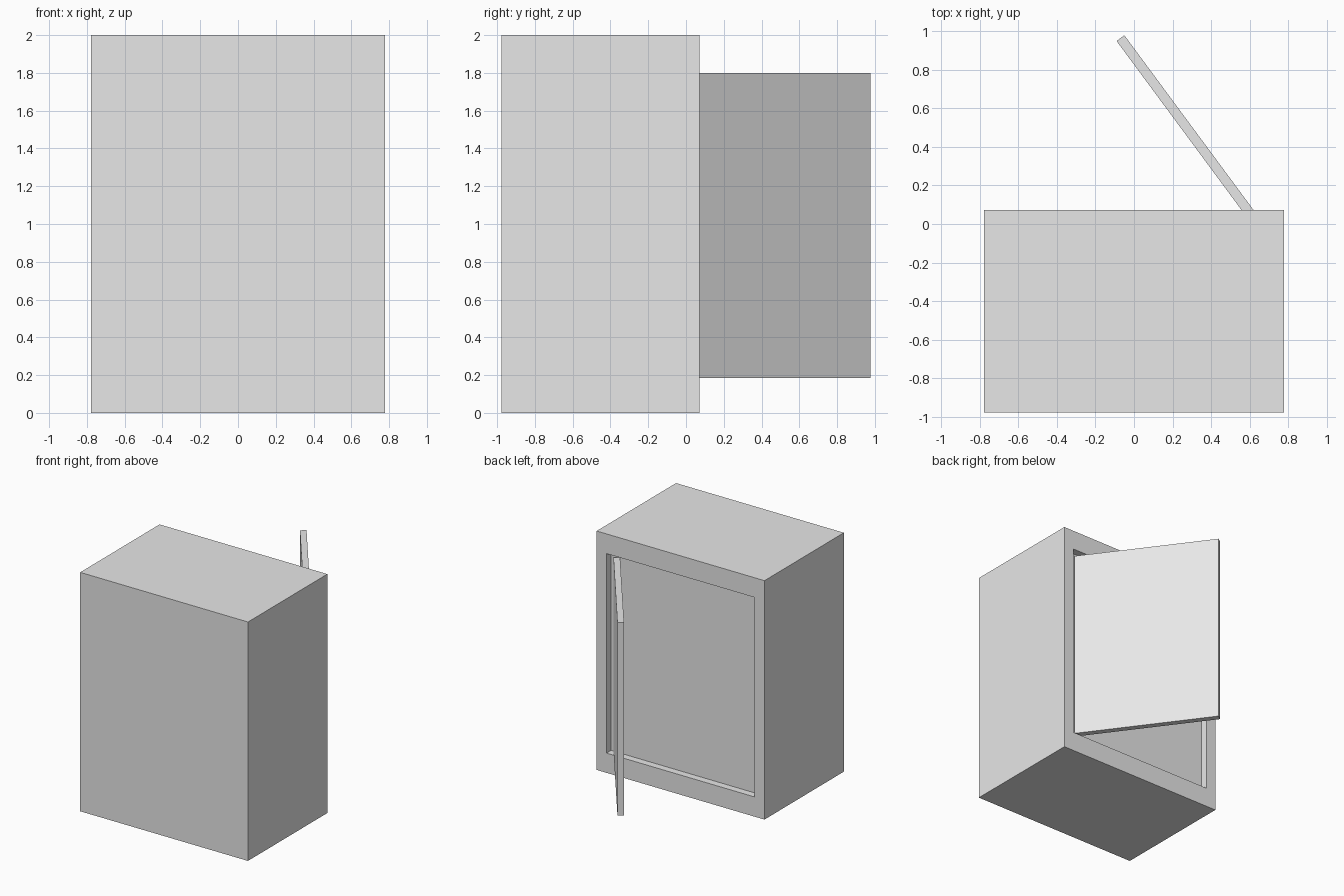
import bpy
import bmesh
from math import atan2
from mathutils import Matrix, Vector

if "Cube" in bpy.data.objects:
    bpy.data.objects.remove(bpy.data.objects["Cube"], do_unlink=True)

grey = bpy.data.materials.new("light grey")
grey.use_nodes = True
colour = (0.8, 0.8, 0.8, 1)
grey.diffuse_color = colour
grey.node_tree.nodes["Principled BSDF"].inputs["Base Color"].default_value = colour


def box(bm, low, high):
    low, high = Vector(low), Vector(high)
    bmesh.ops.create_cube(bm, size=1, matrix=Matrix.Translation((low + high) / 2)
                          @ Matrix.Diagonal((*(high - low), 1)))


def finish(bm, name):
    mesh = bpy.data.meshes.new(name)
    bmesh.ops.recalc_face_normals(bm, faces=bm.faces)
    bm.to_mesh(mesh)
    bm.free()
    mesh.materials.append(grey)
    obj = bpy.data.objects.new(name, mesh)
    bpy.context.collection.objects.link(obj)
    return obj


# Cabinet body with a shallow doorway sunk into its back
half_width, front, back, height = 0.777, -0.978, 0.072, 2
frame_side, frame_end, recess = 0.13, 0.165, 0.06
bm = bmesh.new()
box(bm, (-half_width, front, 0), (half_width, back, height))
bm.faces.ensure_lookup_table()
panel = max(bm.faces, key=lambda f: f.calc_center_median().y)
bmesh.ops.inset_individual(bm, faces=[panel], thickness=frame_side)
for v in panel.verts:
    v.co.z = frame_end if v.co.z < height / 2 else height - frame_end
walls = bmesh.ops.extrude_discrete_faces(bm, faces=[panel])
for v in walls["faces"][0].verts:
    v.co.y -= recess
finish(bm, "cabinet_body")

# Open door, swung outward on its hinge edge
hinge, tip = Vector((0.645, 0.038)), Vector((-0.05, 0.978))
swing = tip - hinge
bm = bmesh.new()
box(bm, (0, 0, 0.185), (swing.length, 0.05, 1.8))
door = finish(bm, "door")
door.location = (*hinge, 0)
door.rotation_euler.z = atan2(swing.y, swing.x)
